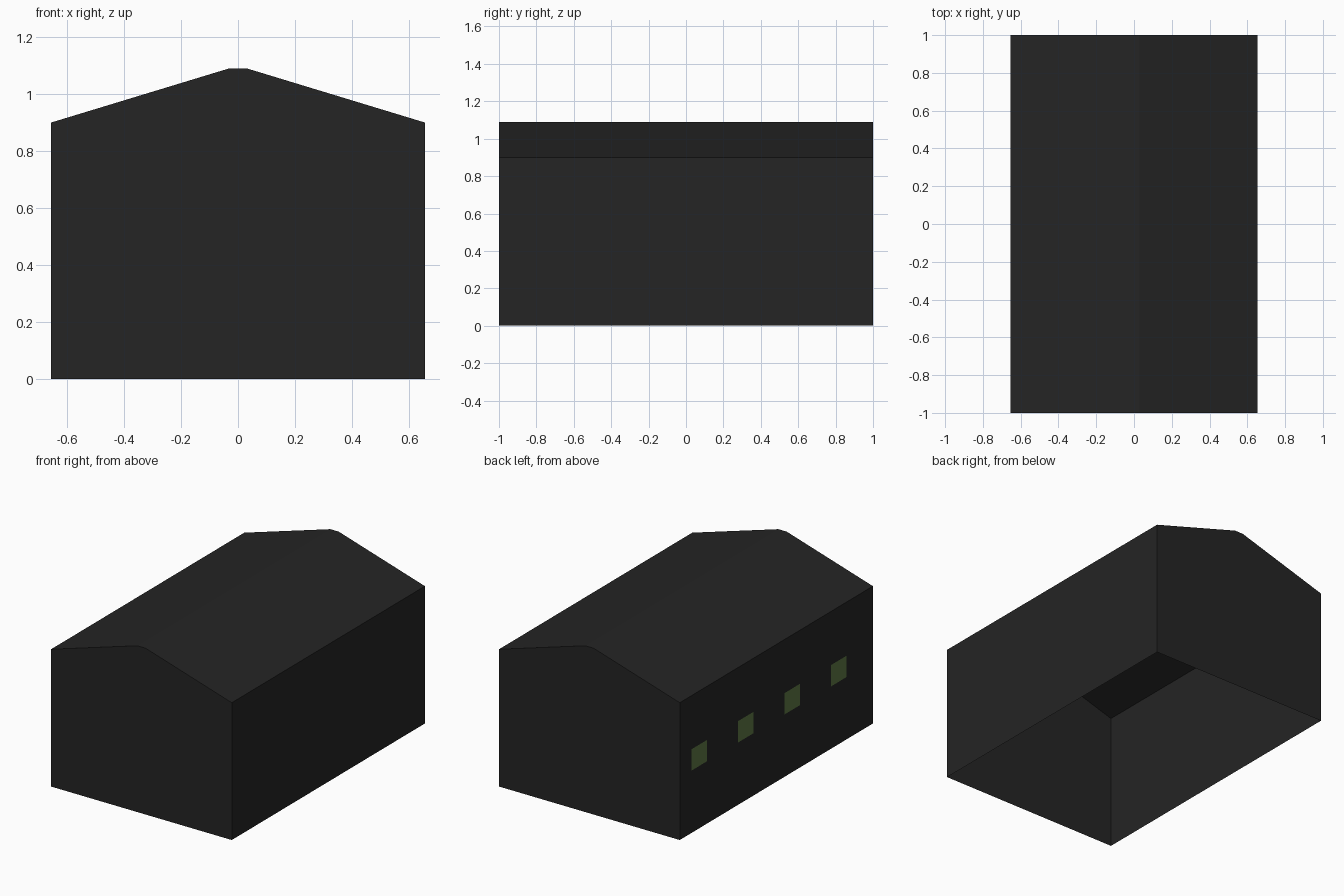
import bpy, bmesh

if "Cube" in bpy.data.objects:
    bpy.data.objects.remove(bpy.data.objects["Cube"])

W, L, EAVE, RIDGE, CAP = 0.655, 1.0, 0.90, 1.09, 0.03


def material(name, rgb):
    m = bpy.data.materials.new(name)
    m.diffuse_color = (*rgb, 1)
    m.use_nodes = True
    m.node_tree.nodes["Principled BSDF"].inputs["Base Color"].default_value = m.diffuse_color
    return m


def make_object(name, bm, mat):
    me = bpy.data.meshes.new(name)
    bm.to_mesh(me)
    bm.free()
    me.materials.append(mat)
    ob = bpy.data.objects.new(name, me)
    bpy.context.collection.objects.link(ob)
    return ob


charcoal = material("charcoal", (0.018, 0.018, 0.018))
green = material("olive green", (0.115, 0.19, 0.06))

# Barn shell: gable profile with a small flat ridge, open underneath
half = [(W, 0), (W, EAVE), (CAP, RIDGE)]
profile = half + [(-x, z) for x, z in reversed(half)]
bm = bmesh.new()
front = [bm.verts.new((x, -L, z)) for x, z in profile]
back = [bm.verts.new((x, L, z)) for x, z in profile]
bm.faces.new(front)
bm.faces.new(back[::-1])
for i in range(len(profile) - 1):
    bm.faces.new((front[i + 1], front[i], back[i], back[i + 1]))
make_object("barn_shell", bm, charcoal)

# Four small windows on the left wall, as very thin plates
bm = bmesh.new()
x = -W - 0.002
for yc in (0.80, 0.32, -0.16, -0.645):
    y0, y1, z0, z1 = yc - 0.08, yc + 0.08, 0.41, 0.55
    bm.faces.new([bm.verts.new((x, y, z)) for y, z in
                  ((y1, z0), (y0, z0), (y0, z1), (y1, z1))])
make_object("left_windows", bm, green)
